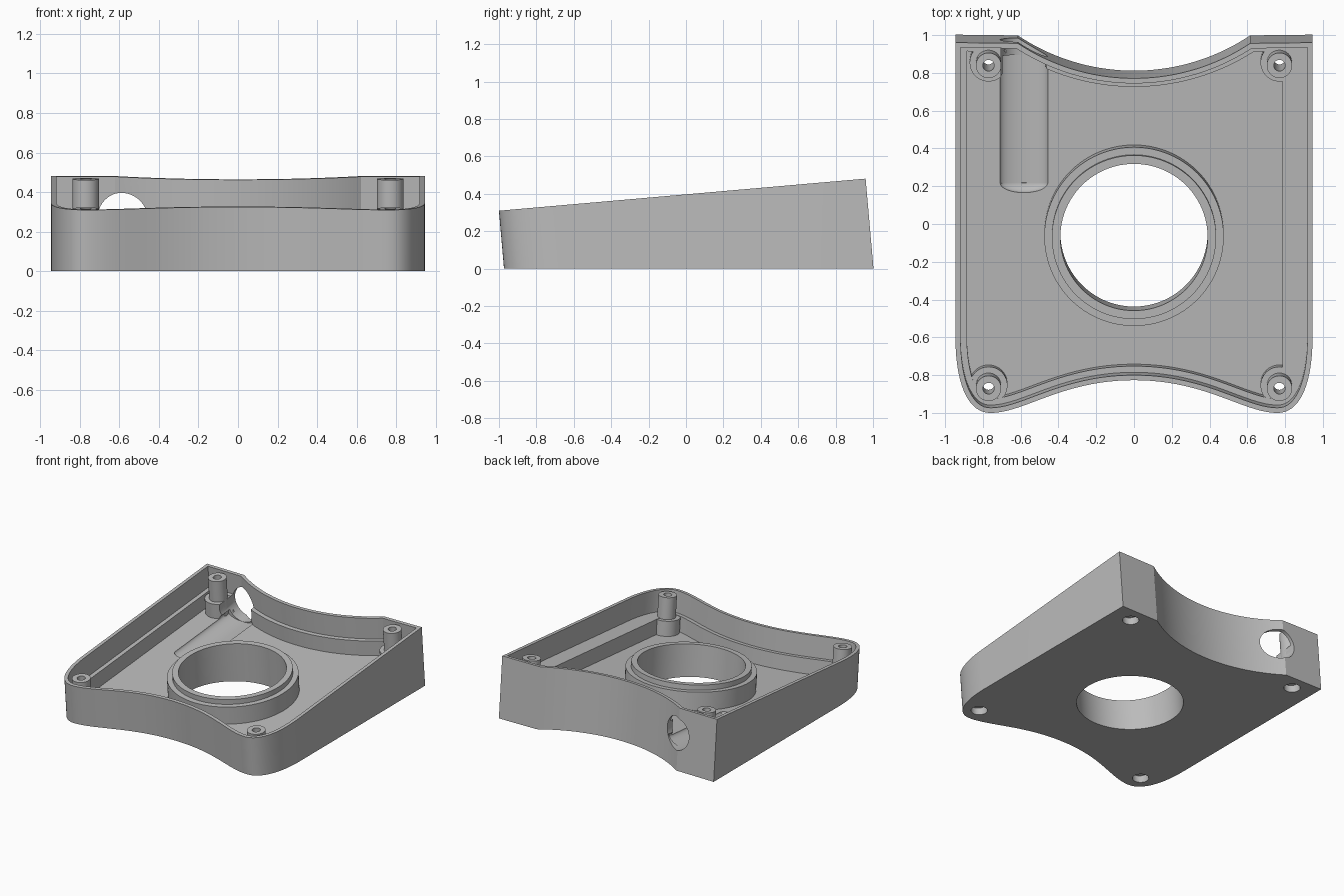
import bpy, bmesh, math
from mathutils import Matrix, Vector
from mathutils.geometry import interpolate_bezier

cube = bpy.data.objects.get("Cube")
if cube:
    bpy.data.objects.remove(cube, do_unlink=True)

# The upper plane slopes up to the back; floor, ledge and walls follow it
TILT = Matrix.Translation((0, 0, 0.397)) @ Matrix.Rotation(math.radians(5), 4, 'X')
FLOOR = -0.29        # depth of the inside floor below the rim
LEDGE = -0.17        # depth of the ledge below the rim

grey = bpy.data.materials.new("plain_grey")
grey.use_nodes = True
grey.diffuse_color = (0.5, 0.5, 0.5, 1)
grey.node_tree.nodes["Principled BSDF"].inputs["Base Color"].default_value = grey.diffuse_color


def finish(bm, name):
    bmesh.ops.recalc_face_normals(bm, faces=bm.faces)
    mesh = bpy.data.meshes.new(name)
    bm.to_mesh(mesh)
    bm.free()
    mesh.materials.append(grey)
    obj = bpy.data.objects.new(name, mesh)
    bpy.context.collection.objects.link(obj)
    return obj


def prism(name, points, low, high, matrix=TILT):
    bm = bmesh.new()
    face = bm.faces.new([bm.verts.new((p[0], p[1], low)) for p in points])
    top = bmesh.ops.extrude_face_region(bm, geom=[face])["geom"]
    bmesh.ops.translate(bm, vec=(0, 0, high - low),
                        verts=[v for v in top if isinstance(v, bmesh.types.BMVert)])
    bm.transform(matrix)
    return finish(bm, name)


def disc(name, x, y, radius, low, high, sides=48, matrix=TILT):
    ring = [(x + radius * math.cos(math.tau * i / sides),
             y + radius * math.sin(math.tau * i / sides)) for i in range(sides)]
    return prism(name, ring, low, high, matrix)


def combine(target, tool, operation):
    mod = target.modifiers.new(operation.lower(), 'BOOLEAN')
    mod.operation = operation
    mod.solver = 'EXACT'
    mod.object = tool
    bpy.context.view_layer.objects.active = target
    bpy.ops.object.modifier_apply(modifier=mod.name)
    bpy.data.objects.remove(tool, do_unlink=True)


def inset(points, distance):
    # Move a counter-clockwise outline inwards with mitred corners
    result = []
    for i, p in enumerate(points):
        a = (p - points[i - 1]).normalized()
        b = (points[(i + 1) % len(points)] - p).normalized()
        na, nb = Vector((-a.y, a.x)), Vector((-b.y, b.x))
        result.append(p + (na + nb) * distance / (1 + na.dot(nb)))
    return result


def bezier(a, b, c, d, count):
    return [Vector(p[:2]) for p in interpolate_bezier(
        *(Vector((*q, 0)) for q in (a, b, c, d)), count)]


# Outline: wavy front, rounded front corners, straight sides, hollow back
half = bezier((0, -0.83), (0.38, -0.83), (0.58, -1.004), (0.76, -1.004), 24)
half += bezier((0.76, -1.004), (0.88, -1.004), (0.94, -0.85), (0.945, -0.63), 18)[1:]
half.append(Vector((0.945, 0.964)))
radius, steps = 1.11, 18
sweep = math.asin(0.615 / radius)
for i in range(steps + 1):
    t = sweep * (1 - i / steps)
    half.append(Vector((radius * math.sin(t), 0.774 + radius * (1 - math.cos(t)))))
outline = half + [Vector((-p.x, p.y)) for p in reversed(half[1:-1])]

# Tray body with a thin rim, a ledge and a sloping floor
tray = prism("tray", outline, -0.75, 0)
combine(tray, prism("rim_cutter", inset(outline, 0.027), LEDGE, 0.2), 'DIFFERENCE')
inner = [(min(p.x, 0.785), p.y) for p in inset(outline, 0.06)]
combine(tray, prism("cavity_cutter", inner, FLOOR, -0.05), 'DIFFERENCE')

# Stepped collar around the centre opening
collar_y = -0.08
combine(tray, disc("collar", 0, collar_y, 0.475, -0.6, -0.15, 96), 'UNION')
combine(tray, disc("collar_lip", 0, collar_y, 0.435, -0.55, -0.11, 96), 'UNION')

# Wide corner bosses
posts = [(sx * 0.77, y) for sx in (-1, 1) for y in (-0.874, 0.842)]
for x, y in posts:
    combine(tray, disc("boss", x, y, 0.1, -0.65, LEDGE - 0.003), 'UNION')

# Cable hole through the back and its shallow round-ended bed in the floor
cable_x = -0.583
along = Matrix.Rotation(math.radians(-90), 4, 'X')
hole = TILT @ Matrix.Translation((cable_x, 0, -0.207)) @ along
combine(tray, disc("cable_cutter", 0, 0, 0.126, 0.2, 1.3, 64, hole), 'DIFFERENCE')
bed = TILT @ Matrix.Translation((cable_x, 0, FLOOR + 0.004))
flat = bed @ Matrix.Diagonal((1, 1, 0.38, 1)) @ along
combine(tray, disc("bed_cutter", 0, 0, 0.127, 0.19, 0.87, 64, flat), 'DIFFERENCE')
bm = bmesh.new()
bmesh.ops.create_uvsphere(bm, u_segments=48, v_segments=24, radius=0.127)
bm.transform(bed @ Matrix.Translation((0, 0.192, -0.001)) @ Matrix.Diagonal((0.99, 0.4, 0.37, 1)))
combine(tray, finish(bm, "bed_end_cutter"), 'DIFFERENCE')

# Slim posts, screw holes and recesses for the screw heads
for x, y in posts:
    combine(tray, disc("post", x, y, 0.067, -0.6, -0.004), 'UNION')
for x, y in posts:
    combine(tray, disc("screw_cutter", x, y, 0.03, -0.9, 0.2, 32), 'DIFFERENCE')
    combine(tray, disc("head_cutter", x, y, 0.06, -0.9, -0.337 - 0.087 * y, 32), 'DIFFERENCE')

# Centre opening and level underside
combine(tray, disc("opening_cutter", 0, collar_y, 0.39, -0.9, 0.3, 96), 'DIFFERENCE')
square = [(-2, -2), (2, -2), (2, 2), (-2, 2)]
combine(tray, prism("ground_block", square, -2, 0, Matrix()), 'DIFFERENCE')

# Smooth curved walls, crisp edges
for obj in bpy.context.selected_objects:
    obj.select_set(False)
tray.select_set(True)
bpy.context.view_layer.objects.active = tray
bpy.ops.object.shade_smooth_by_angle(angle=math.radians(25))
